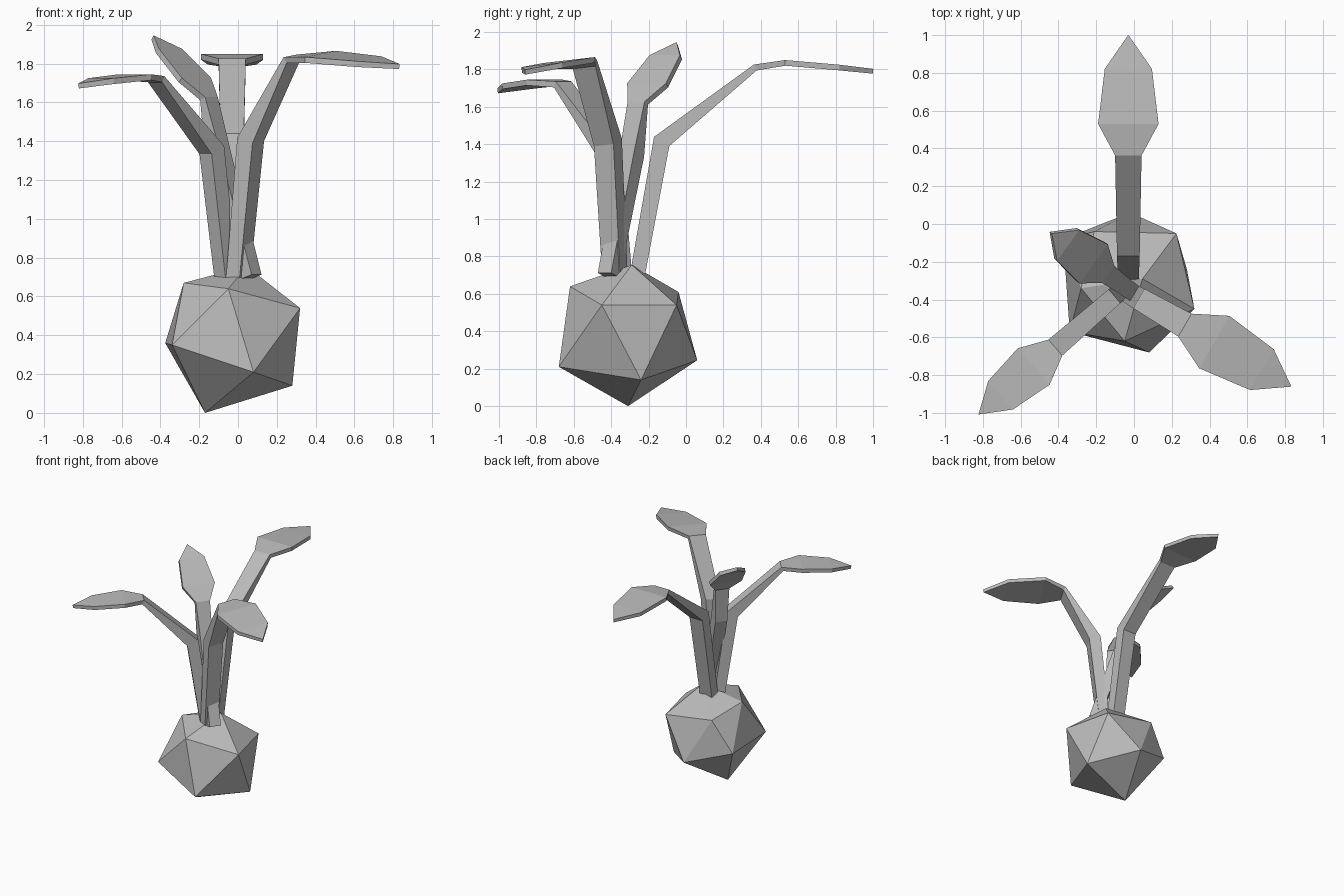
import bpy
import bmesh
from math import cos, sin, radians
from mathutils import Vector

default_cube = bpy.data.objects.get("Cube")
if default_cube:
    bpy.data.objects.remove(default_cube, do_unlink=True)

grey = bpy.data.materials.new("plain grey")
grey.use_nodes = True
colour = (0.5, 0.5, 0.5, 1)
grey.diffuse_color = colour
grey.node_tree.nodes["Principled BSDF"].inputs["Base Color"].default_value = colour


def finish(name, mesh_builder):
    """Turn a bmesh into a flat-shaded object."""
    bmesh.ops.recalc_face_normals(mesh_builder, faces=mesh_builder.faces)
    mesh = bpy.data.meshes.new(name)
    mesh_builder.to_mesh(mesh)
    mesh_builder.free()
    mesh.materials.append(grey)
    obj = bpy.data.objects.new(name, mesh)
    bpy.context.collection.objects.link(obj)
    return obj


# Bulb: an uneven twenty-sided gem, skinned around its corners
bulb_corners = [
    (-.17, -.31, 0), (.28, -.24, .14), (.08, -.68, .21), (-.02, .06, .245),
    (-.34, -.57, .35), (-.375, -.08, .36), (.32, -.45, .54), (.225, -.05, .54),
    (-.05, -.62, .64), (-.21, -.04, .61), (-.28, -.34, .67), (.045, -.29, .755),
]
bm = bmesh.new()
for corner in bulb_corners:
    bm.verts.new(corner)
bmesh.ops.convex_hull(bm, input=bm.verts)
finish("bulb", bm)

# Shared leaf section sizes: base, bend, neck, widest, shoulder, tip
HALF_WIDTHS = (.055, .06, .07, .16, .125, 0)
THICKNESSES = (.08, .095, .035, .03, .03, .026)


def add_leaf(name, origin, heading, path, scale=1, roll=0):
    """Sweep a flat box section along a bent path of (distance, height)."""
    angle = radians(heading)
    forward = Vector((cos(angle), sin(angle), 0))
    sideways = Vector((-sin(angle), cos(angle), roll))
    start = Vector((*origin, 0))
    points = [Vector(p) for p in path]
    bm = bmesh.new()
    rings = []
    for i, point in enumerate(points):
        # The section stands square to the mean direction of its neighbours
        before = (point - points[i - 1]).normalized() if i else Vector((0, 0))
        after = (points[i + 1] - point).normalized() if i + 1 < len(points) else Vector((0, 0))
        tangent = (before + after).normalized()
        normal = Vector((-tangent.y, tangent.x)) * THICKNESSES[i] / 2
        half = HALF_WIDTHS[i] * scale
        sides = (-half, half) if half else (0,)
        ring = []
        for flip in (1, -1):
            at = point + normal * flip
            centre = start + forward * at.x + Vector((0, 0, at.y))
            row = [bm.verts.new(centre + sideways * s) for s in sides]
            ring.append(row if flip == 1 else row[::-1])
        rings.append(ring[0] + ring[1])

    bm.faces.new(rings[0])
    for a, b in zip(rings, rings[1:]):
        if len(b) == 4:
            for j in range(4):
                k = (j + 1) % 4
                bm.faces.new((a[j], a[k], b[k], b[j]))
        else:
            # Blade closes on a vertical tip edge
            top, bottom = b
            bm.faces.new((a[0], a[1], top))
            bm.faces.new((a[1], a[2], bottom, top))
            bm.faces.new((a[2], a[3], bottom))
            bm.faces.new((a[3], a[0], top, bottom))
    finish(name, bm)


# Four leaves fanning out of the bulb
add_leaf("back_leaf", (-.03, 0), 90,
         [(-.26, .7), (-.13, 1.415), (.37, 1.81), (.53, 1.835), (.82, 1.81), (1, 1.79)])
add_leaf("front_left_leaf", (.035, -.4), -30,
         [(-.04, .7), (.035, 1.41), (.28, 1.825), (.45, 1.835), (.74, 1.81), (.92, 1.785)],
         roll=.1)
add_leaf("front_right_leaf", (-.135, -.41), 221,
         [(-.095, .7), (0, 1.355), (.38, 1.72), (.525, 1.73), (.755, 1.71), (.91, 1.685)],
         scale=.8)
add_leaf("upright_leaf", (-.105, -.29), 144,
         [(-.21, .7), (0, 1.345), (.055, 1.62), (.145, 1.715), (.31, 1.865), (.415, 1.935)],
         scale=.8)
